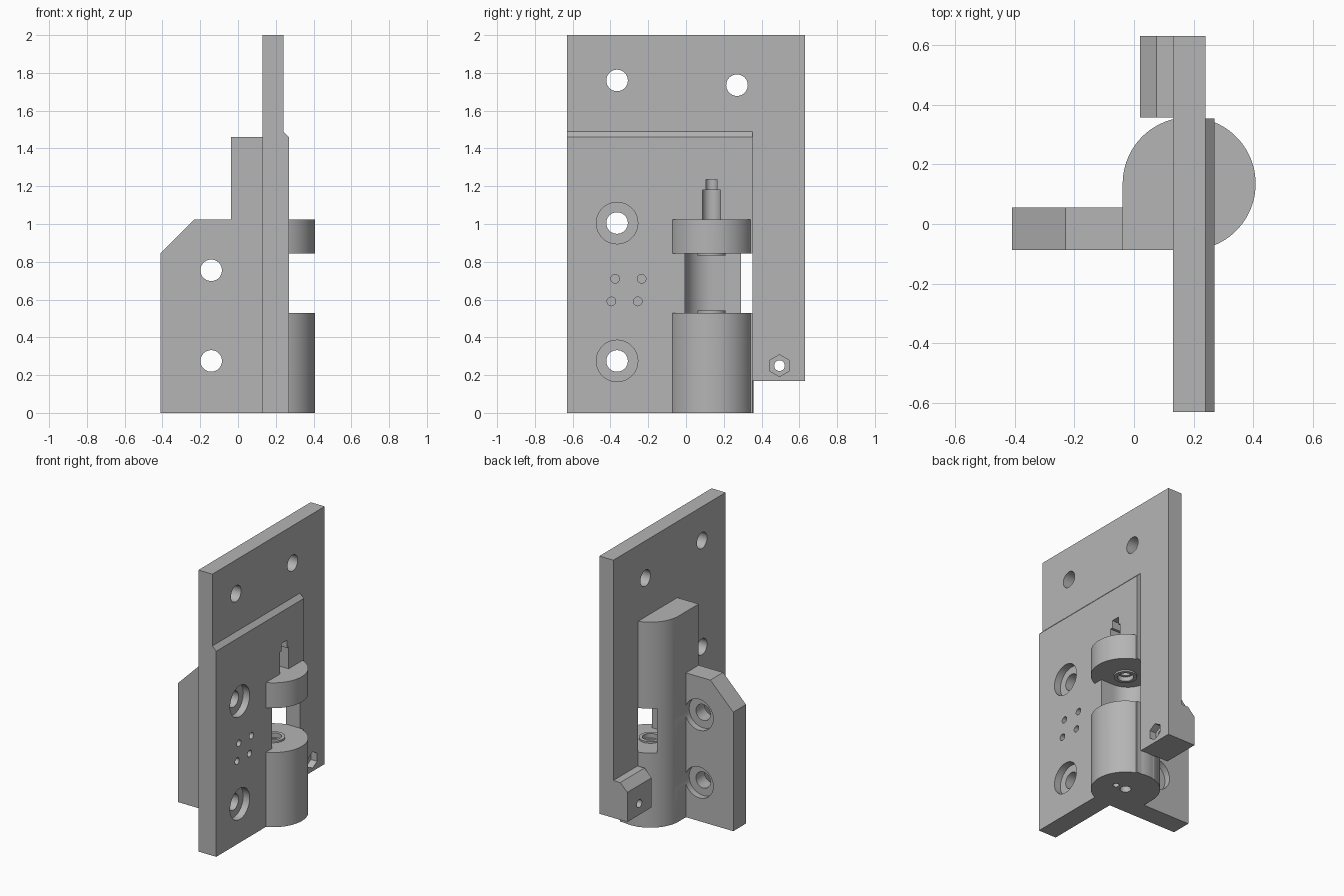
import bpy, bmesh, math

default = bpy.data.objects.get("Cube")
if default:
    bpy.data.objects.remove(default, do_unlink=True)

grey = bpy.data.materials.new("plain grey")
grey.use_nodes = True
COLOUR = (0.46, 0.46, 0.46, 1)
grey.diffuse_color = COLOUR
grey.node_tree.nodes["Principled BSDF"].inputs["Base Color"].default_value = COLOUR


def prism(name, outline, axis, lo, hi):
    """Extrude a closed 2D outline along an axis, from lo to hi."""
    place = {"x": lambda a, b, d: (d, a, b),
             "y": lambda a, b, d: (a, d, b),
             "z": lambda a, b, d: (a, b, d)}[axis]
    bm = bmesh.new()
    rings = [[bm.verts.new(place(a, b, d)) for a, b in outline] for d in (lo, hi)]
    n = len(outline)
    for ring in rings:
        bm.faces.new(ring)
    for i in range(n):
        j = (i + 1) % n
        bm.faces.new((rings[0][i], rings[0][j], rings[1][j], rings[1][i]))
    bmesh.ops.recalc_face_normals(bm, faces=bm.faces)
    mesh = bpy.data.meshes.new(name)
    bm.to_mesh(mesh)
    bm.free()
    obj = bpy.data.objects.new(name, mesh)
    bpy.context.collection.objects.link(obj)
    mesh.materials.append(grey)
    return obj


def arc(a, b, r, start=0, end=360, steps=48):
    count = steps if end - start == 360 else steps + 1
    angles = [math.radians(start + (end - start) * i / steps) for i in range(count)]
    return [(a + r * math.cos(t), b + r * math.sin(t)) for t in angles]


def rect(a0, b0, a1, b1):
    return [(a0, b0), (a1, b0), (a1, b1), (a0, b1)]


def combine(target, tool, operation):
    mod = target.modifiers.new("combine", "BOOLEAN")
    mod.operation, mod.solver, mod.object = operation, "EXACT", tool
    bpy.context.view_layer.objects.active = target
    bpy.ops.object.modifier_apply(modifier=mod.name)
    bpy.data.objects.remove(tool, do_unlink=True)


def cut(target, outline, axis, lo, hi):
    combine(target, prism("cutter", outline, axis, lo, hi), "DIFFERENCE")


def add(target, name, outline, axis, lo, hi):
    combine(target, prism(name, outline, axis, lo, hi), "UNION")


CX, CY, R = 0.185, 0.135, 0.223      # barrel axis and radius
LEFT, FRONT = CX - R, CY - R
STEP = 0.353                         # edge of the raised pad
GAP_LOW, GAP_TOP, CAP_TOP = 0.53, 0.845, 1.025

# Barrel: round on three quarters, square where it meets the flange
barrel_outline = arc(CX, CY, R, -90, 180, 72) + [(LEFT, FRONT)]
bracket = prism("hinge_bracket", barrel_outline, "z", 0, 1.46)
for low, high in ((GAP_LOW, GAP_TOP), (CAP_TOP, 1.6)):
    cut(bracket, rect(0.265, -0.2, 0.6, 0.5), "z", low, high)

# Mounting plate with a notched lower corner, and its raised pad
add(bracket, "mounting_plate", [(-0.63, 0), (STEP, 0), (STEP, 0.17), (0.63, 0.17),
                                (0.63, 2), (-0.63, 2)], "x", 0.13, 0.24)
add(bracket, "raised_pad", [(0.2, 0), (0.27, 0), (0.27, 1.46), (0.24, 1.49),
                            (0.2, 1.49)], "y", -0.63, STEP)

# Side flange with a bevelled top corner
add(bracket, "side_flange", [(-0.41, 0), (0.16, 0), (0.16, CAP_TOP), (-0.23, CAP_TOP),
                             (-0.41, GAP_TOP)], "y", FRONT, 0.055)

# Foot block at the lower back corner
add(bracket, "foot_block", [(0.02, 0.17), (0.16, 0.17), (0.16, 0.435), (0.075, 0.435),
                            (0.02, 0.38)], "y", 0.358, 0.63)

# Open pocket between lower barrel and cap
cut(bracket, arc(0.17, 0.14, 0.145), "z", GAP_LOW, GAP_TOP)
cut(bracket, rect(0.025, 0.14, 0.6, STEP), "z", GAP_LOW, GAP_TOP)
cut(bracket, rect(0.17, -0.005, 0.6, STEP), "z", GAP_LOW, GAP_TOP)

# Bearing lips facing each other across the pocket
add(bracket, "lower_lip", arc(CX, CY, 0.075), "z", GAP_LOW - 0.02, GAP_LOW + 0.012)
add(bracket, "upper_lip", arc(CX, CY, 0.075), "z", GAP_TOP - 0.012, GAP_TOP + 0.02)

# Pivot bore with wider mouths at the lips, and the small locating hole
cut(bracket, arc(CX, CY, 0.036), "z", -0.1, 1.1)
cut(bracket, arc(CX, CY, 0.052), "z", GAP_LOW - 0.02, GAP_TOP + 0.02)
cut(bracket, arc(CX + 0.08, CY, 0.02, steps=24), "z", -0.1, 0.1)

# Stepped slot above the cap
for half, top in ((0.048, 1.18), (0.03, 1.235)):
    cut(bracket, arc(CX, CY, half), "z", CAP_TOP, top)
    cut(bracket, rect(CX, CY - half, 0.5, CY + half), "z", CAP_TOP, top)

# Plate bolt holes; the lower pair is counterbored
for y, z in ((-0.365, 1.76), (0.27, 1.735), (-0.365, 1.005), (-0.365, 0.275)):
    cut(bracket, arc(y, z, 0.057), "x", 0, 0.5)
    if z < 1.5:
        cut(bracket, arc(y, z, 0.11), "x", 0.22, 0.5)

# Four small blind holes
for y, z in ((-0.375, 0.71), (-0.235, 0.71), (-0.395, 0.59), (-0.255, 0.59)):
    cut(bracket, arc(y, z, 0.023, steps=24), "x", 0.17, 0.5)

# Flange bolt holes, counterbored from the back
for z in (0.275, 0.755):
    cut(bracket, arc(-0.142, z, 0.057), "y", -0.5, 0.5)
    cut(bracket, arc(-0.142, z, 0.11), "y", 0.01, 0.5)

# Foot screw hole with a hexagonal nut pocket
cut(bracket, arc(0.495, 0.25, 0.028, steps=32), "x", -0.2, 0.5)
cut(bracket, arc(0.495, 0.25, 0.058, 30, 390, 6), "x", 0.19, 0.5)

bpy.ops.object.select_all(action="DESELECT")
bracket.select_set(True)
bpy.context.view_layer.objects.active = bracket
bpy.ops.object.shade_smooth_by_angle(angle=math.radians(30))
